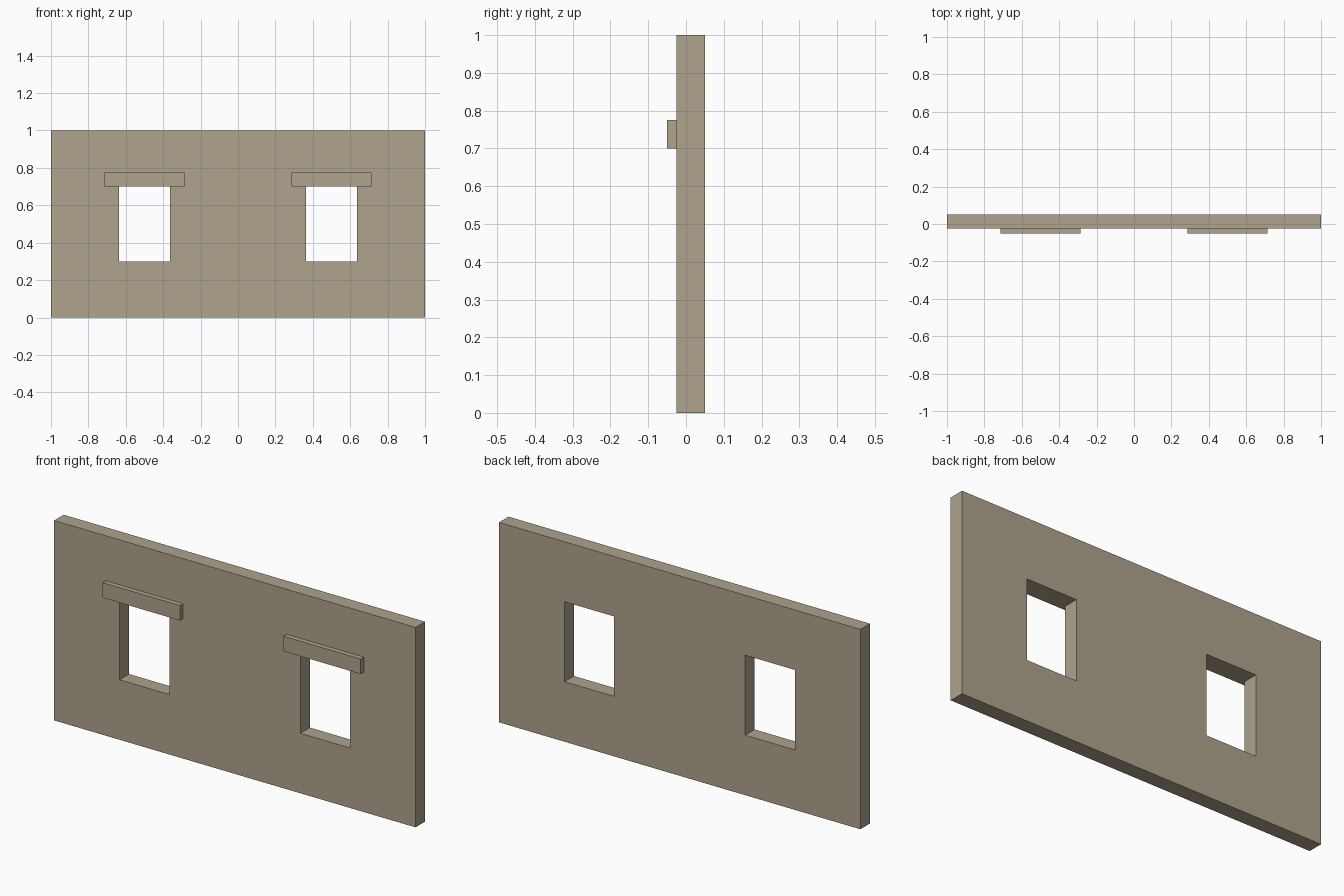
import bpy, bmesh
from mathutils import Vector

if "Cube" in bpy.data.objects:
    bpy.data.objects.remove(bpy.data.objects["Cube"])

stone = bpy.data.materials.new("warm stone")
stone.diffuse_color = (0.425, 0.367, 0.267, 1)
stone.use_nodes = True
stone.node_tree.nodes["Principled BSDF"].inputs["Base Color"].default_value = stone.diffuse_color


def add_object(name, bm):
    bmesh.ops.recalc_face_normals(bm, faces=bm.faces)
    mesh = bpy.data.meshes.new(name)
    bm.to_mesh(mesh)
    bm.free()
    mesh.materials.append(stone)
    obj = bpy.data.objects.new(name, mesh)
    bpy.context.collection.objects.link(obj)
    return obj


def add_box(name, lo, hi):
    lo, hi = Vector(lo), Vector(hi)
    bm = bmesh.new()
    bmesh.ops.create_cube(bm, size=1)
    bmesh.ops.scale(bm, vec=hi - lo, verts=bm.verts)
    bmesh.ops.translate(bm, vec=(lo + hi) / 2, verts=bm.verts)
    return add_object(name, bm)


WALL_FRONT, WALL_BACK, LINTEL_FRONT = -0.025, 0.05, -0.05
WINDOW_X, WINDOW_HALF, LINTEL_HALF = 0.5, 0.1375, 0.2135

# Wall: a panel of cells with the two window cells left out, then thickened
xs = [-1, -WINDOW_X - WINDOW_HALF, -WINDOW_X + WINDOW_HALF,
      WINDOW_X - WINDOW_HALF, WINDOW_X + WINDOW_HALF, 1]
zs = [0, 0.3, 0.7, 1]
bm = bmesh.new()
grid = [[bm.verts.new((x, WALL_FRONT, z)) for z in zs] for x in xs]
for i in range(len(xs) - 1):
    for j in range(len(zs) - 1):
        if j == 1 and i in (1, 3):
            continue  # window opening
        bm.faces.new((grid[i][j], grid[i + 1][j], grid[i + 1][j + 1], grid[i][j + 1]))
# keep the front faces and add the back and all the rims
result = bmesh.ops.extrude_face_region(bm, geom=bm.faces[:], use_keep_orig=True)
back = [g for g in result["geom"] if isinstance(g, bmesh.types.BMVert)]
bmesh.ops.translate(bm, vec=(0, WALL_BACK - WALL_FRONT, 0), verts=back)
add_object("wall", bm)

# Lintels above the windows
for side, x in (("left", -WINDOW_X), ("right", WINDOW_X)):
    add_box(f"lintel_{side}", (x - LINTEL_HALF, LINTEL_FRONT, 0.7),
            (x + LINTEL_HALF, WALL_FRONT, 0.775))
